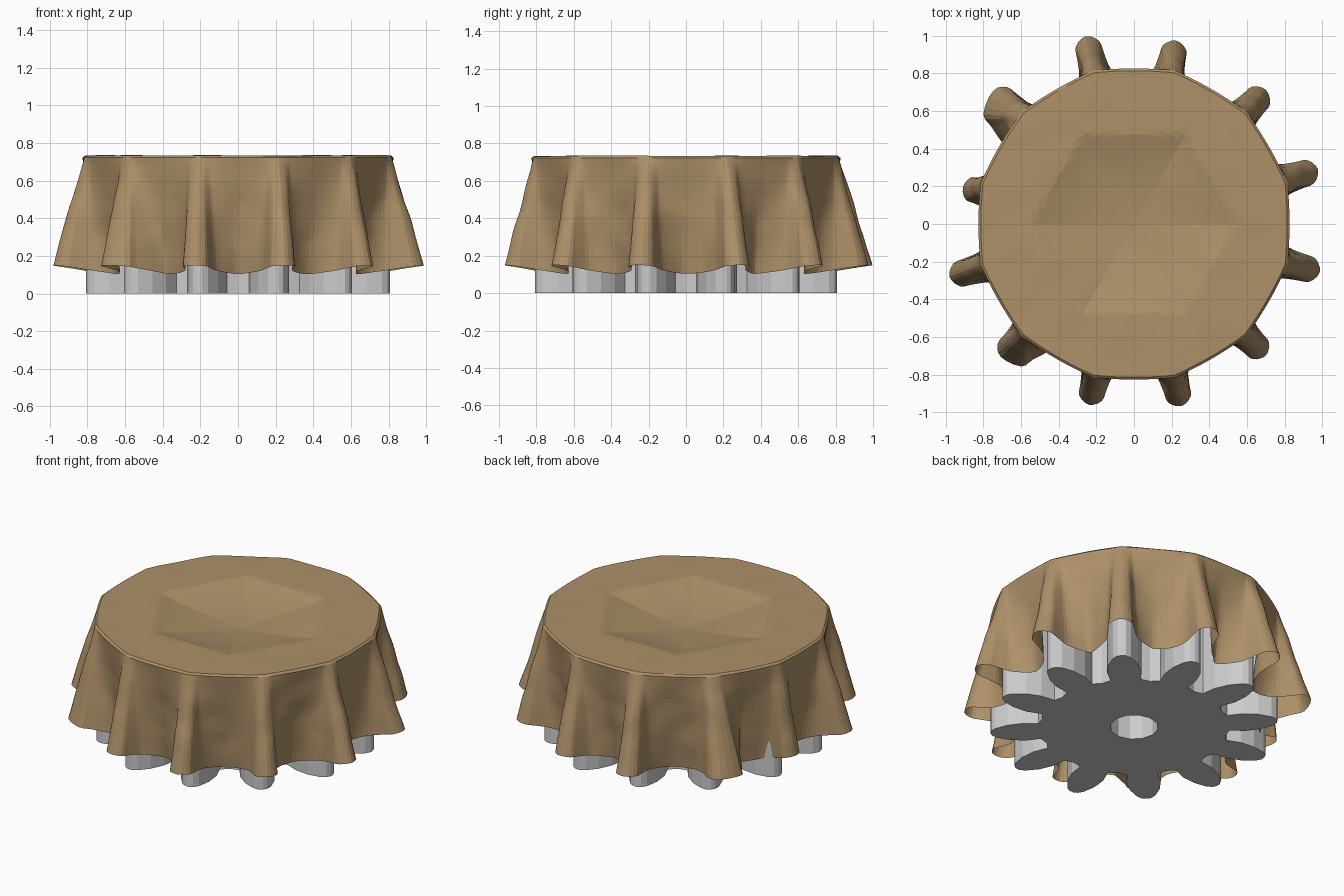
import bpy, bmesh, math, random
from mathutils import Vector, noise

if "Cube" in bpy.data.objects:
    bpy.data.objects.remove(bpy.data.objects["Cube"])

TAU = math.tau
random.seed(4)


def ngon_radius(ang, sides, corner, start=0.0):
    """Radius of a regular polygon at a given angle."""
    step = TAU / sides
    a = (ang - start) % step - step / 2
    return corner * math.cos(step / 2) / math.cos(a)


def polar(r, a, z):
    return Vector((r * math.cos(a), r * math.sin(a), z))


def skin(name, rows, closed=False, centre=None):
    """Mesh made of closed rings joined in order."""
    bm = bmesh.new()
    rings = [[bm.verts.new(p) for p in row] for row in rows]
    n = len(rings[0])
    pairs = list(zip(rings, rings[1:]))
    if closed:
        pairs.append((rings[-1], rings[0]))
    for a, b in pairs:
        for i in range(n):
            j = (i + 1) % n
            bm.faces.new((a[i], b[i], b[j], a[j]))
    if centre is not None:
        c = bm.verts.new(centre)
        for i in range(n):
            bm.faces.new((c, rings[0][i], rings[0][(i + 1) % n]))
    bmesh.ops.recalc_face_normals(bm, faces=bm.faces[:])
    mesh = bpy.data.meshes.new(name)
    bm.to_mesh(mesh)
    bm.free()
    obj = bpy.data.objects.new(name, mesh)
    bpy.context.collection.objects.link(obj)
    return obj


# Gear: twelve rounded teeth, central bore, hexagonal recess on top
half_tooth = [(0.088, 0.55), (0.10, 0.64), (0.086, 0.73), (0.052, 0.805), (0.025, 0.83)]
tooth = [(-s, r) for s, r in half_tooth] + [(0, 0.835)] + [(s, r) for s, r in reversed(half_tooth)]
outline = []
for k in range(12):
    mid = math.radians(15 + 30 * k)
    outline.append((0.54, mid - math.radians(15)))
    outline += [(math.hypot(s, r), mid + math.atan2(s, r)) for s, r in tooth]


def gear_ring(z, sides=0, corner=0):
    return [polar(ngon_radius(a, sides, corner) if sides else r, a, z) for r, a in outline]


skin("gear", [gear_ring(0, 12, 0.14), gear_ring(0), gear_ring(0.715),
              gear_ring(0.715, 6, 0.53), gear_ring(0.55, 6, 0.53),
              gear_ring(0.55, 12, 0.14)], closed=True)

# Cloth folds, one per tooth: angle shift, tip radius, width of each side
folds = [(1.5, 1.02, 1, 1), (0.5, 1.0, 1.1, 1), (2, 1.0, 1, 1), (-0.5, 1.03, 1, 1),
         (1.5, 1.03, 1, 2.0), (3, 0.93, 1, 1), (1, 1.02, 1, 1), (0, 1.0, 1, 1.8),
         (1, 0.99, 1, 1), (-0.5, 1.0, 1, 1), (0, 0.99, 1, 1), (0.5, 1.02, 1, 1)]
# Half fold: hem angle, hem radius, hem height, angle at the table edge
half = [(10, 0.765, 0.11, 9), (6, 0.825, 0.122, 4.5), (4.6, 0.90, 0.135, 3),
        (3.7, 0.965, 0.145, 1.5)]
control = []
for k, (shift, tip, wa, wb) in enumerate(folds):
    mid = 15 + 30 * k

    def point(side, w, p):
        a, r, z, top = p
        a = min(a * w, 13 if a > 8 else 11.5)
        r = 0.76 + (r - 0.76) * (tip - 0.76) / 0.24
        return Vector((mid + shift + side * a, r, z)), mid + side * top

    control.append((Vector((mid - 15, random.uniform(0.73, 0.75), 0.103)), mid - 15))
    control += [point(-1, wa, p) for p in half]
    control.append((Vector((mid + shift, tip, 0.15)), mid))
    control += [point(1, wb, p) for p in reversed(half)]

# Smooth curve through the control points, as (hem point, edge angle)
N, SUB = len(control), 3
columns = []
for i in range(N):
    q = []
    for o in (-1, 0, 1, 2):
        h, t = control[(i + o) % N]
        turn = 360 * ((i + o) // N)
        q.append(Vector((h.x + turn, h.y, h.z, t + turn)))
    for s in range(SUB):
        u = s / SUB
        columns.append(0.5 * (2 * q[1] + (q[2] - q[0]) * u
                              + (2 * q[0] - 5 * q[1] + 4 * q[2] - q[3]) * u ** 2
                              + (3 * q[1] - q[0] - 3 * q[2] + q[3]) * u ** 3))


def edge_radius(deg):
    a = math.radians(deg)
    return 0.6 * ngon_radius(a, 12, 0.848, math.radians(15)) + 0.4 * 0.838


def top_point(c, f):
    """Cloth top: flat over the rim, sagging into the hexagonal recess."""
    a = math.radians(c.w)
    r = edge_radius(c.w) * f
    d = max(0.0, 1 - r / ngon_radius(a, 6, 0.55))
    z = 0.733 - 0.075 * (1 - (1 - d) ** 1.7)
    p = polar(r, a, z)
    p.z += 0.004 * noise.noise(p * 5) * min(1, f * 2)
    return p


def skirt_point(c, t):
    a = math.radians(c.w + (c.x - c.w) * min(1, t ** 0.75))
    r0 = edge_radius(c.w)
    r = r0 + (c.y - r0) * t
    p = polar(r, a, 0.722 + (c.z - 0.722) * t)
    bump = 0.012 * noise.noise(p * 6) * math.sin(math.pi * t)
    return p + polar(bump, a, 0)


rows = [[top_point(c, f / 24 * 0.985) for c in columns] for f in range(1, 25)]
rows += [[skirt_point(c, t / 24) for c in columns] for t in range(25)]
cloth = skin("draped_cloth", rows, centre=(0, 0, 0.658))

mat = bpy.data.materials.new("tan_cloth")
mat.diffuse_color = (0.42, 0.28, 0.14, 1)
mat.use_nodes = True
mat.node_tree.nodes["Principled BSDF"].inputs["Base Color"].default_value = mat.diffuse_color
cloth.data.materials.append(mat)
